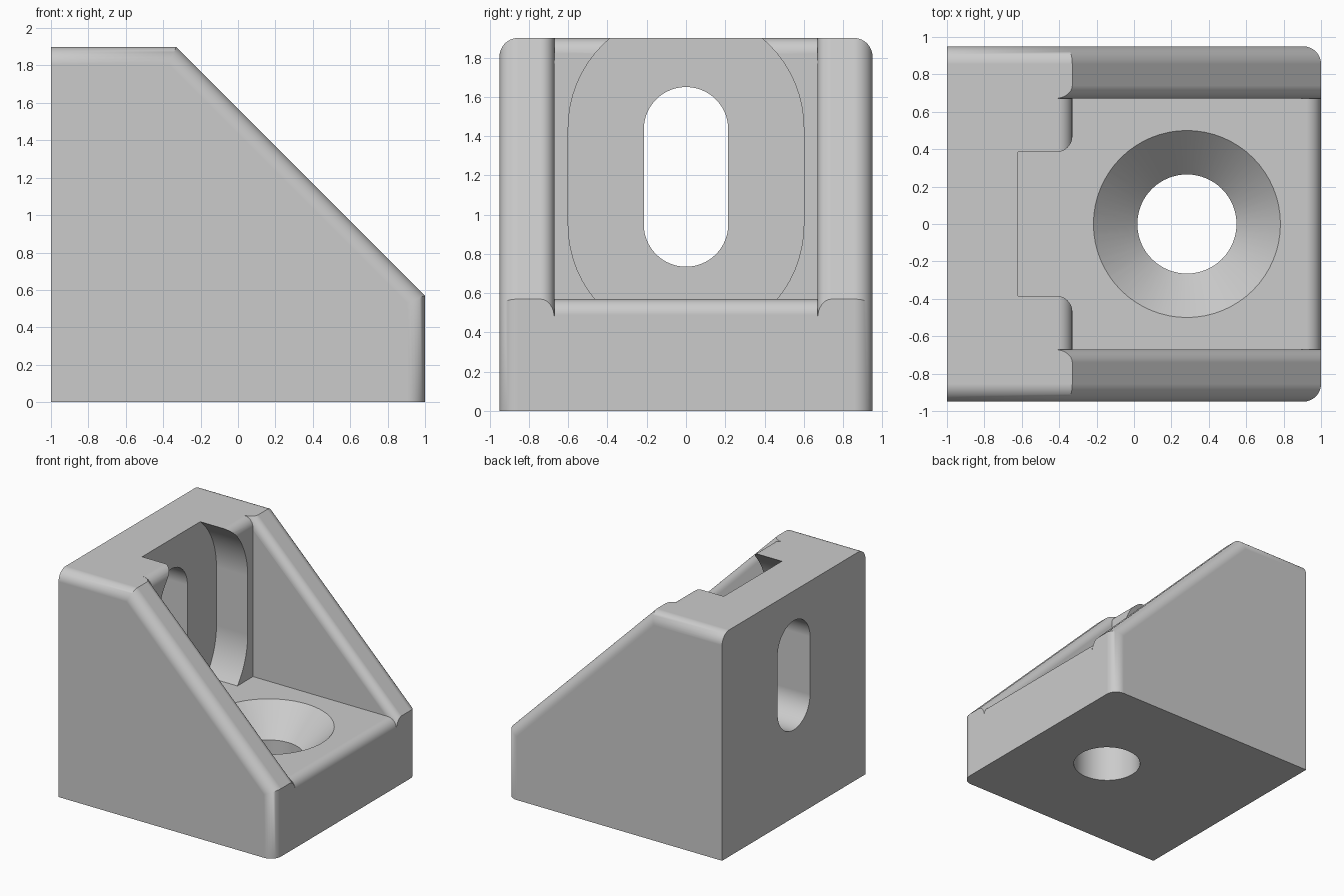
import bpy, bmesh, math

if "Cube" in bpy.data.objects:
    bpy.data.objects.remove(bpy.data.objects["Cube"])

# Main dimensions
X0, X1, HALF, TOP = -1.0, 1.0, 0.95, 1.9
WALL, FLOOR, INNER = -0.33, 0.57, 0.67
R_OUT, R_RIB, R_LIP = 0.095, 0.07, 0.08

grey = bpy.data.materials.new("light_grey")
grey.diffuse_color = (0.6, 0.6, 0.6, 1)
grey.use_nodes = True
grey.node_tree.nodes["Principled BSDF"].inputs["Base Color"].default_value = grey.diffuse_color


def finish(bm, name):
    bmesh.ops.recalc_face_normals(bm, faces=bm.faces[:])
    me = bpy.data.meshes.new(name)
    bm.to_mesh(me)
    bm.free()
    me.materials.append(grey)
    ob = bpy.data.objects.new(name, me)
    bpy.context.collection.objects.link(ob)
    return ob


def prism(points, axis, lo, hi):
    """Closed bmesh prism: points are (x, z) for axis y, (y, z) for axis x."""
    bm = bmesh.new()
    place = (lambda p, d: (d, p[0], p[1])) if axis == 'x' else (lambda p, d: (p[0], d, p[1]))
    a = [bm.verts.new(place(p, lo)) for p in points]
    b = [bm.verts.new(place(p, hi)) for p in points]
    n = len(points)
    bm.faces.new(a)
    bm.faces.new(b[::-1])
    for i in range(n):
        j = (i + 1) % n
        bm.faces.new((a[i], b[i], b[j], a[j]))
    return bm


def arc(cx, cz, r, start, end, n):
    return [(cx + r * math.cos(math.radians(start + (end - start) * i / n)),
             cz + r * math.sin(math.radians(start + (end - start) * i / n)))
            for i in range(n + 1)]


def stadium(r, low, high):
    return arc(0, high, r, 0, 180, 32) + arc(0, low, r, 180, 360, 32)


def boolean(target, tool, operation):
    mod = target.modifiers.new(operation.lower(), 'BOOLEAN')
    mod.operation = operation
    mod.solver = 'EXACT'
    mod.object = tool
    bpy.context.view_layer.objects.active = target
    bpy.ops.object.modifier_apply(modifier=mod.name)
    bpy.data.objects.remove(tool)


def bevel(bm, edges, radius):
    bmesh.ops.bevel(bm, geom=edges, offset=radius, offset_type='OFFSET',
                    segments=8, profile=0.5, affect='EDGES')


# L-shaped core: upright wall and floor with rounded lips
core = [(X0, 0), (X1, 0)]
core += arc(X1 - R_LIP, FLOOR - R_LIP, R_LIP, 0, 90, 8)[:-1] + [(X1 - R_LIP, FLOOR)]
core += [(WALL, FLOOR)]
core += arc(WALL - R_LIP, TOP - R_LIP, R_LIP, 0, 90, 8)[:-1] + [(WALL - R_LIP, TOP)]
core += [(X0, TOP)]
bracket = finish(prism(core, 'y', -INNER, INNER), "corner_bracket")

# Wide slot recess in the wall, ending flush with the floor
recess = [(y, max(z, FLOOR)) for y, z in stadium(0.6, 0.95, 1.44)]
boolean(bracket, finish(prism(recess, 'x', -0.62, 0.0), "recess_cutter"), 'DIFFERENCE')

# Narrow slot through the wall
boolean(bracket, finish(prism(stadium(0.215, 0.95, 1.435), 'x', -1.2, -0.5), "slot_cutter"),
        'DIFFERENCE')

# Countersunk hole through the floor
bm = bmesh.new()
rings = []
for r, z in ((0.265, -0.1), (0.265, 0.335), (0.55, 0.62)):
    rings.append([bm.verts.new((0.283 + r * math.cos(math.tau * i / 64),
                                r * math.sin(math.tau * i / 64), z)) for i in range(64)])
for lo, hi in zip(rings, rings[1:]):
    for i in range(64):
        j = (i + 1) % 64
        bm.faces.new((lo[i], lo[j], hi[j], hi[i]))
bm.faces.new(rings[0][::-1])
bm.faces.new(rings[-1])
boolean(bracket, finish(bm, "countersink_cutter"), 'DIFFERENCE')

# Sloped side ribs with rounded edges
rib = [(X0, 0), (X1, 0), (X1, FLOOR), (WALL, TOP), (X0, TOP)]
for side in (-1, 1):
    bm = prism(rib, 'y', side * INNER, side * HALF)
    bmesh.ops.recalc_face_normals(bm, faces=bm.faces[:])
    # outer top, slope and front corner edges
    bevel(bm, [e for e in bm.edges
               if all(abs(v.co.y) > 0.9 for v in e.verts)
               and not all(v.co.z < 0.01 for v in e.verts)
               and not all(v.co.x < X0 + 0.01 for v in e.verts)], R_OUT)
    # inner slope edge
    bevel(bm, [e for e in bm.edges
               if all(abs(abs(v.co.y) - INNER) < 1e-4 for v in e.verts)
               and abs(e.verts[0].co.x - e.verts[1].co.x) > 0.5
               and abs(e.verts[0].co.z - e.verts[1].co.z) > 0.5], R_RIB)
    # keep the joining face exactly flat
    for v in bm.verts:
        if abs(abs(v.co.y) - INNER) < 1e-4:
            v.co.y = side * INNER
    boolean(bracket, finish(bm, "side_rib"), 'UNION')

# Smooth fillets, crisp corners, flat large faces
bpy.ops.object.select_all(action='DESELECT')
bracket.select_set(True)
bpy.context.view_layer.objects.active = bracket
bpy.ops.object.shade_smooth_by_angle(angle=math.radians(30))
weighted = bracket.modifiers.new("weighted_normals", 'WEIGHTED_NORMAL')
weighted.weight = 100
weighted.keep_sharp = True
